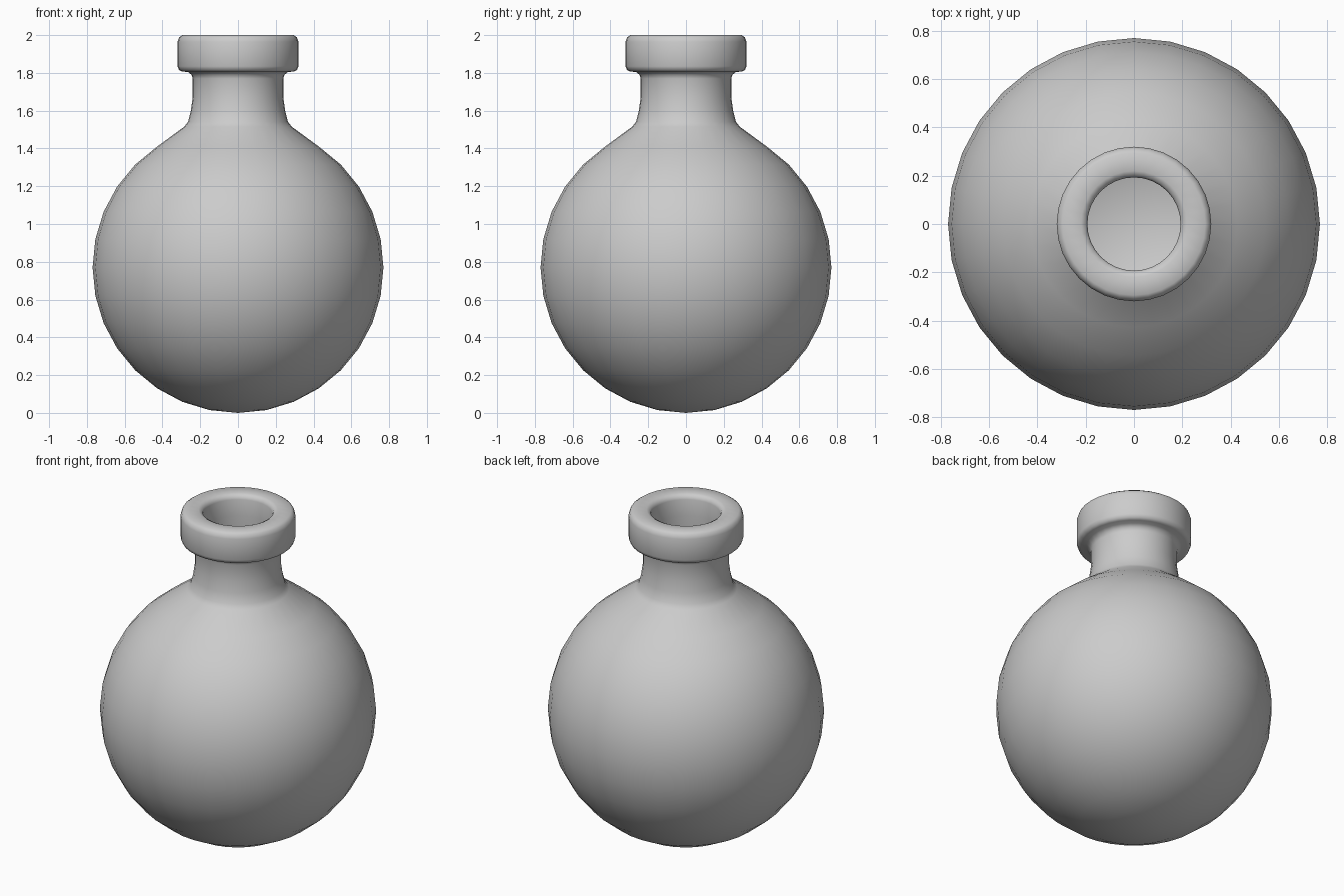
import bpy, bmesh, math

if "Cube" in bpy.data.objects:
    bpy.data.objects.remove(bpy.data.objects["Cube"])

SEG = 32
R = 0.77        # outer body radius, also its centre height
RI = 0.72       # inner body radius


def arc(radius, first, last):
    # points of the globe, one ring every 11.25 degrees from the bottom
    step = math.pi / 16
    return [(radius * math.sin(i * step), R - radius * math.cos(i * step))
            for i in range(first, last + 1)]


def lathe(name, profile):
    bm = bmesh.new()
    verts = [bm.verts.new((r, 0, z)) for r, z in profile]
    edges = [bm.edges.new(p) for p in zip(verts, verts[1:])]
    bmesh.ops.spin(bm, geom=verts + edges, cent=(0, 0, 0), axis=(0, 0, 1),
                   angle=math.tau, steps=SEG, use_duplicate=False)
    bmesh.ops.remove_doubles(bm, verts=bm.verts, dist=1e-4)
    bmesh.ops.recalc_face_normals(bm, faces=bm.faces)
    mesh = bpy.data.meshes.new(name)
    bm.to_mesh(mesh)
    bm.free()
    obj = bpy.data.objects.new(name, mesh)
    bpy.context.collection.objects.link(obj)
    for p in mesh.polygons:
        p.use_smooth = True
    return obj


# outer globe, flared neck and rounded lip
outer = arc(R, 0, 13) + [
    (0.285, 1.515), (0.265, 1.54), (0.25, 1.60), (0.24, 1.67), (0.24, 1.77),
    (0.246, 1.79), (0.265, 1.805), (0.295, 1.807), (0.312, 1.815), (0.32, 1.835),
    (0.32, 1.965), (0.312, 1.988), (0.295, 2.0)]
# mouth and hollow inside
inner = [(0.22, 2.0), (0.20, 1.99), (0.193, 1.97), (0.193, 1.87),
         (0.193, 1.60), (0.21, 1.53), (0.24, 1.48)]
inner += arc(RI, 0, 13)[::-1]

lathe("flask", outer + inner)
